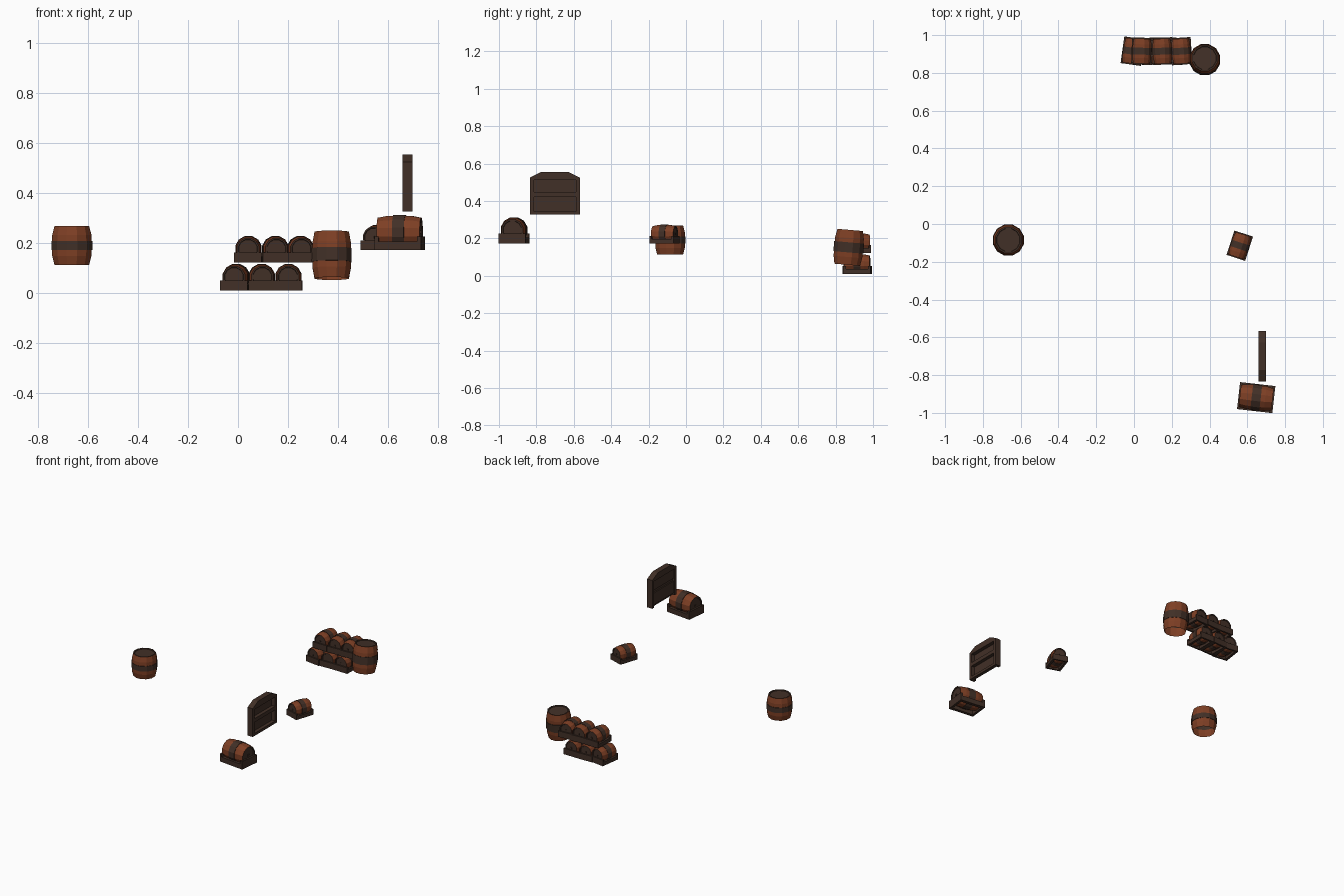
import bpy, bmesh, math
from mathutils import Matrix, Vector

if "Cube" in bpy.data.objects:
    bpy.data.objects.remove(bpy.data.objects["Cube"])


def material(name, rgb):
    m = bpy.data.materials.new(name)
    m.diffuse_color = (*rgb, 1)
    m.use_nodes = True
    m.node_tree.nodes["Principled BSDF"].inputs["Base Color"].default_value = m.diffuse_color
    return m


BROWN = material("red_brown_wood", (0.21, 0.05, 0.018))
DARK = material("dark_wood", (0.053, 0.029, 0.02))


def finish(name, bm, mats, matrix):
    me = bpy.data.meshes.new(name)
    bm.to_mesh(me)
    bm.free()
    for m in mats:
        me.materials.append(m)
    ob = bpy.data.objects.new(name, me)
    ob.matrix_world = matrix
    bpy.context.collection.objects.link(ob)
    return ob


def add_box(bm, lo, hi):
    lo, hi = Vector(lo), Vector(hi)
    size = hi - lo
    bmesh.ops.create_cube(bm, size=1, matrix=Matrix.Translation((lo + hi) / 2)
                          @ Matrix.Diagonal((size.x, size.y, size.z, 1)))


def barrel(name, matrix, r_mid, r_end, length, band, open_bottom=False, n=12):
    """Barrel around its local z axis, centred on the origin."""
    bm = bmesh.new()
    h, b = length / 2, band / 2
    r_q = r_end + (r_mid - r_end) * 0.7
    lid = [(r_end - 0.008, h, 1), (r_end - 0.010, h - 0.005, 1)]
    # (radius, height, material of the strip leading to this ring)
    prof = [(r_end, -h, 0), (r_q, -h * 0.55, 0), (r_mid - 0.003, -b, 0),
            (r_mid, -b, 1), (r_mid, b, 1), (r_mid - 0.003, b, 1),
            (r_q, h * 0.55, 0), (r_end, h, 0)] + lid
    if not open_bottom:
        prof = [(r, -z, 1) for r, z, _ in reversed(lid)] + [(r_end, -h, 1)] + prof[1:]
    rings = []
    for r, z, _ in prof:
        rings.append([bm.verts.new((r * math.cos(2 * math.pi * (i + .5) / n),
                                    r * math.sin(2 * math.pi * (i + .5) / n), z))
                      for i in range(n)])
    for k in range(1, len(rings)):
        for i in range(n):
            j = (i + 1) % n
            f = bm.faces.new((rings[k-1][i], rings[k-1][j], rings[k][j], rings[k][i]))
            f.material_index = prof[k][2]
    bm.faces.new(rings[-1]).material_index = 1
    if not open_bottom:
        bm.faces.new(list(reversed(rings[0]))).material_index = 1
    return finish(name, bm, [BROWN, DARK], matrix)


def racked_barrel(name, x, y, z, yaw, s):
    """Barrel lying along local y in an open wooden rack."""
    base = (Matrix.Translation((x, y, z)) @ Matrix.Rotation(math.radians(yaw), 4, 'Z')
            @ Matrix.Scale(s, 4))
    barrel(name + "_barrel", base @ Matrix.Translation((0, 0, 0.072))
           @ Matrix.Rotation(math.radians(90), 4, 'X'), 0.071, 0.060, 0.174, 0.048)
    bm = bmesh.new()
    w, l = 0.072, 0.094
    for sgn in (-1, 1):
        ya, yb = sorted((sgn * l, sgn * (l - 0.016)))
        add_box(bm, (-w, ya, 0), (w, yb, 0.055))          # end planks
        xa, xb = sorted((sgn * w, sgn * (w - 0.022)))
        add_box(bm, (xa, -l + 0.016, 0), (xb, l - 0.016, 0.034))  # side rails
        ya, yb = sorted((sgn * 0.08, sgn * 0.087))
        add_box(bm, (-0.006, ya, 0.066), (0.006, yb, 0.078))      # bung
    finish(name + "_rack", bm, [DARK], base)


# standing barrels
barrel("standing_barrel_left", Matrix.Translation((-0.665, -0.085, 0.191)),
       0.085, 0.072, 0.155, 0.036, True)
barrel("standing_barrel_back", Matrix.Translation((0.375, 0.87, 0.152))
       @ Matrix.Rotation(math.radians(-5), 4, 'X'), 0.083, 0.071, 0.187, 0.054, True)

# stack of racked barrels
S = 0.76
for i, (x, yaw) in enumerate(((-0.007, -8), (0.095, 2), (0.202, -1))):
    racked_barrel(f"stack_low_{i}", x, 0.915, 0.01, yaw, S)
for i, (x, yaw) in enumerate(((0.042, -2), (0.15, 3), (0.25, 4))):
    racked_barrel(f"stack_high_{i}", x, 0.915, 0.122, yaw, S)

# single racked barrels
racked_barrel("small_single", 0.56, -0.115, 0.172, -18, 0.72)
racked_barrel("large_single", 0.647, -0.919, 0.172, 83.5, 1.0)

# shutter board: posts, rails on the right face, panels on the left face
bm = bmesh.new()
X0, X1, Y0, Y1, ZB = 0.658, 0.698, -0.834, -0.567, 0.327
for a in (Y0, Y1 - 0.02):
    add_box(bm, (X0, a, ZB), (X1, a + 0.02, 0.512))
for za, zb in ((ZB, 0.345), (0.422, 0.448)):
    add_box(bm, (X0 + 0.016, Y0 + 0.02, za), (X1, Y1 - 0.02, zb))
for za, zb in ((0.343, 0.426), (0.446, 0.518)):
    add_box(bm, (X0 + 0.006, Y0 + 0.018, za), (X0 + 0.014, Y1 - 0.018, zb))
# chamfered top rail
outline = [(Y0, 0.512), (Y1, 0.512), (Y1, 0.525), (Y1 - 0.06, 0.555),
           (Y0 + 0.06, 0.555), (Y0, 0.525)]
face = bm.faces.new([bm.verts.new((X0, y, z)) for y, z in outline])
ext = bmesh.ops.extrude_face_region(bm, geom=[face], use_keep_orig=True)
bmesh.ops.translate(bm, vec=(X1 - X0, 0, 0),
                    verts=[v for v in ext["geom"] if isinstance(v, bmesh.types.BMVert)])
bmesh.ops.recalc_face_normals(bm, faces=bm.faces)
finish("shutter_board", bm, [DARK], Matrix.Identity(4))
